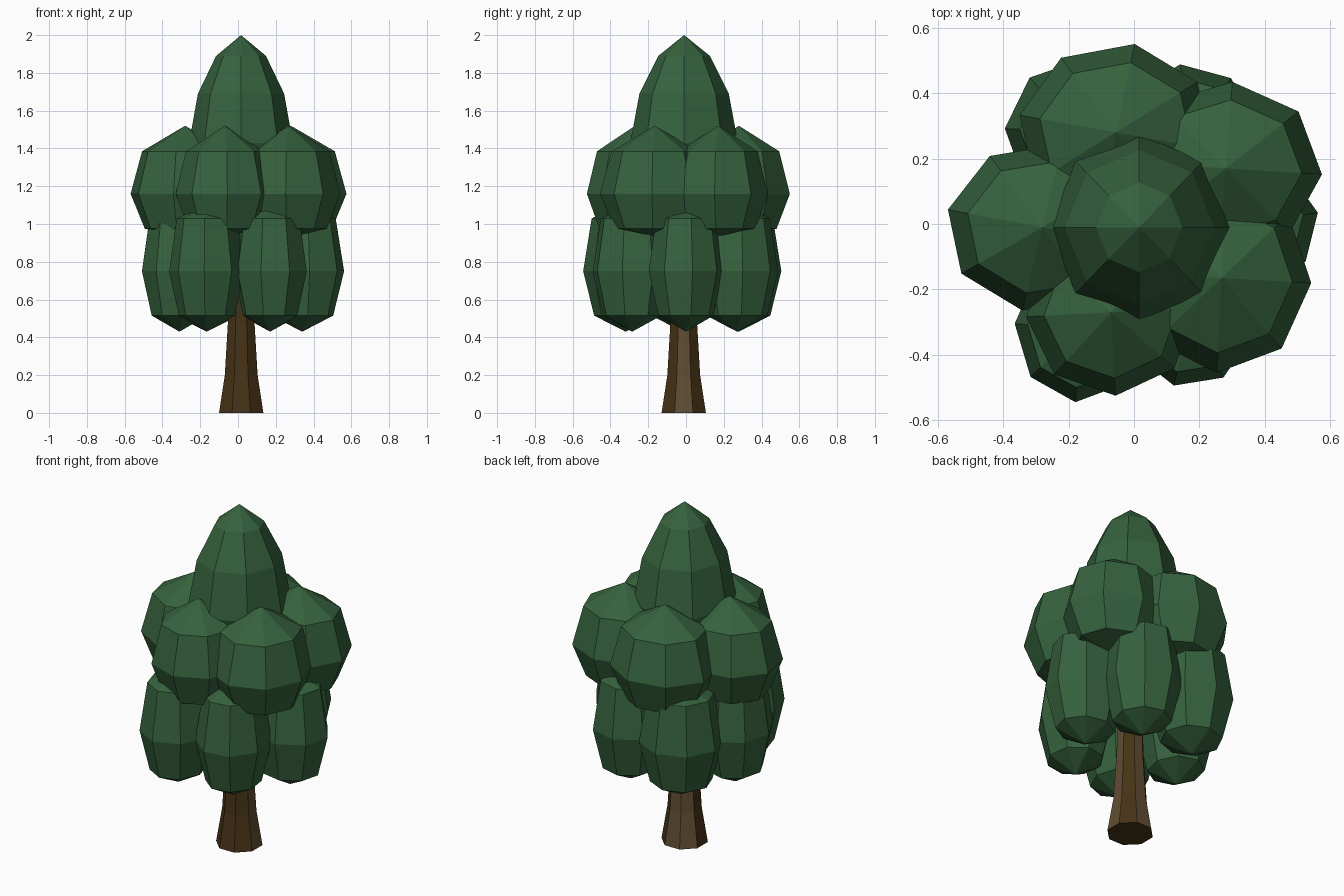
import bpy, bmesh, math

if "Cube" in bpy.data.objects:
    bpy.data.objects.remove(bpy.data.objects["Cube"])


def material(name, rgb):
    m = bpy.data.materials.new(name)
    m.diffuse_color = (*rgb, 1)
    m.use_nodes = True
    m.node_tree.nodes["Principled BSDF"].inputs["Base Color"].default_value = m.diffuse_color
    return m


LEAF = material("leaf green", (0.036, 0.122, 0.047))
BARK = material("dark bark", (0.061, 0.032, 0.008))
WORN = material("light bark", (0.118, 0.074, 0.032))


def lathe(name, x, y, rx, ry, turn, profile, mats, sides=8):
    """Faceted body from (radius factor, z) rows; radius 0 gives a pole."""
    bm = bmesh.new()
    rings = []
    for r, z in profile:
        if r == 0:
            rings.append([bm.verts.new((x, y, z))])
            continue
        ring = []
        for i in range(sides):
            a = math.radians(turn) + math.tau * i / sides
            ring.append(bm.verts.new((x + rx * r * math.cos(a), y + ry * r * math.sin(a), z)))
        rings.append(ring)
    for lo, hi in zip(rings, rings[1:]):
        for i in range(sides):
            j = (i + 1) % sides
            quad = [lo[i % len(lo)], lo[j % len(lo)], hi[j % len(hi)], hi[i % len(hi)]]
            bm.faces.new(list(dict.fromkeys(quad)))
    # close open ends
    if len(rings[0]) > 1:
        bm.faces.new(rings[0][::-1])
    if len(rings[-1]) > 1:
        bm.faces.new(rings[-1])
    bmesh.ops.recalc_face_normals(bm, faces=bm.faces)
    me = bpy.data.meshes.new(name)
    bm.to_mesh(me)
    bm.free()
    for m in mats:
        me.materials.append(m)
    ob = bpy.data.objects.new(name, me)
    bpy.context.collection.objects.link(ob)
    return ob


# Trunk, with lighter bark on the right, back and back-left sides
trunk = lathe("trunk", 0.017, -0.012, 0.127, 0.127, 22.5,
              [(1, 0), (0.74, 0.2), (0.6, 0.48), (0.5, 0.9)], [BARK, WORN])
for f in trunk.data.polygons:
    if abs(f.normal.z) < 0.9:
        side = round(math.degrees(math.atan2(f.normal.y, f.normal.x)) / 45) % 8
        f.material_index = 1 if side in (0, 2, 3) else 0

# Lower tier of tall leaf lobes: x, y, rx, ry, turn
lower_profile = [(0, 0.43), (0.74, 0.515), (1, 0.75), (0.8, 1.03), (0, 1.105)]
lower = [
    (0.34, 0.00, 0.225, 0.20, 10),
    (0.17, 0.27, 0.21, 0.22, 8),
    (-0.165, 0.28, 0.23, 0.225, -3),
    (-0.31, -0.02, 0.20, 0.22, 7),
    (-0.165, -0.32, 0.20, 0.225, -4),
    (0.17, -0.285, 0.20, 0.215, -14),
]
for n, lobe in enumerate(lower, 1):
    lathe(f"lower_leaf_lobe_{n}", *lobe, lower_profile, [LEAF])

# Middle tier of wider leaf lobes
middle_profile = [(0, 0.93), (0.74, 0.975), (1, 1.16), (0.79, 1.385), (0, 1.52)]
middle = [
    (0.28, 0.17, 0.295, 0.265, -4),
    (-0.055, 0.28, 0.30, 0.275, -11),
    (-0.28, -0.01, 0.295, 0.26, -12),
    (-0.07, -0.27, 0.26, 0.255, 3),
    (0.267, -0.165, 0.275, 0.29, -3),
]
for n, lobe in enumerate(middle, 1):
    lathe(f"middle_leaf_lobe_{n}", *lobe, middle_profile, [LEAF])

# Pointed crown
lathe("crown", 0.016, -0.01, 0.275, 0.285, 0,
      [(0, 1.1), (0.75, 1.2), (1, 1.43), (0.83, 1.69), (0.48, 1.89), (0, 2.0)], [LEAF])
